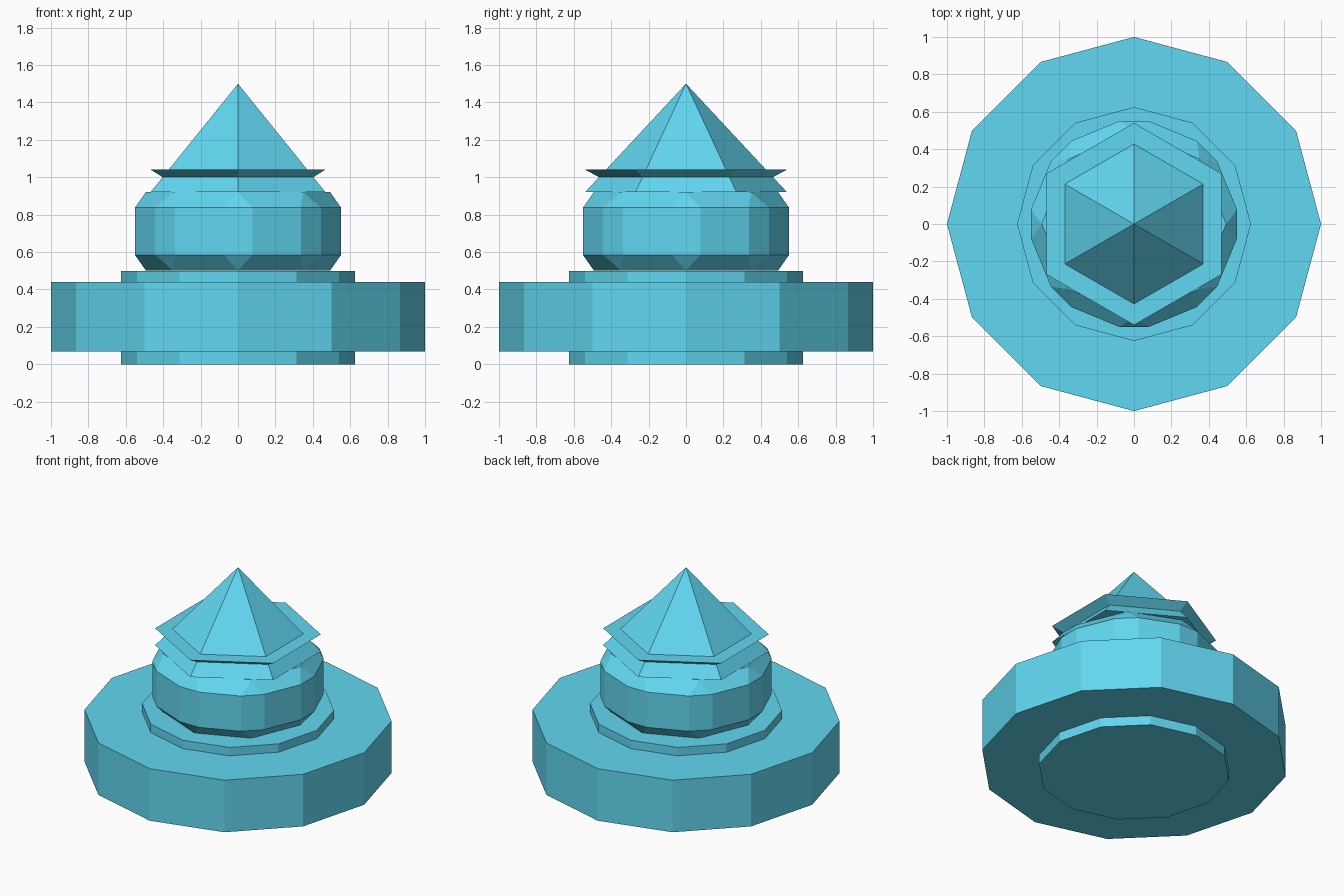
import bpy

if "Cube" in bpy.data.objects:
    bpy.data.objects.remove(bpy.data.objects["Cube"])

blue = bpy.data.materials.new("blue")
blue.diffuse_color = (0.12, 0.68, 0.88, 1)
blue.use_nodes = True
blue.node_tree.nodes["Principled BSDF"].inputs["Base Color"].default_value = blue.diffuse_color


def prism(name, sides, r_bottom, r_top, z0, z1):
    """Tapered n-sided solid standing between z0 and z1."""
    bpy.ops.mesh.primitive_cone_add(
        vertices=sides, radius1=r_bottom, radius2=r_top,
        depth=z1 - z0, location=(0, 0, (z0 + z1) / 2))
    ob = bpy.context.object
    ob.name = name
    ob.data.materials.append(blue)
    return ob


# Wide twelve-sided disc with a smaller hub showing above and below
prism("base_disc", 12, 1.0, 1.0, 0.067, 0.44)
prism("base_hub", 12, 0.625, 0.625, 0.0, 0.5)

# Eight-sided body with every edge chamfered
body = prism("body", 8, 0.583, 0.583, 0.502, 0.92)
bevel = body.modifiers.new("chamfer", "BEVEL")
bevel.width = 0.083
bevel.segments = 1
bevel.limit_method = 'NONE'

# Six-sided spire with an outward flaring collar
prism("spire", 6, 0.54, 0.0, 0.92, 1.5)
prism("spire_collar", 6, 0.40, 0.54, 0.965, 1.041)
